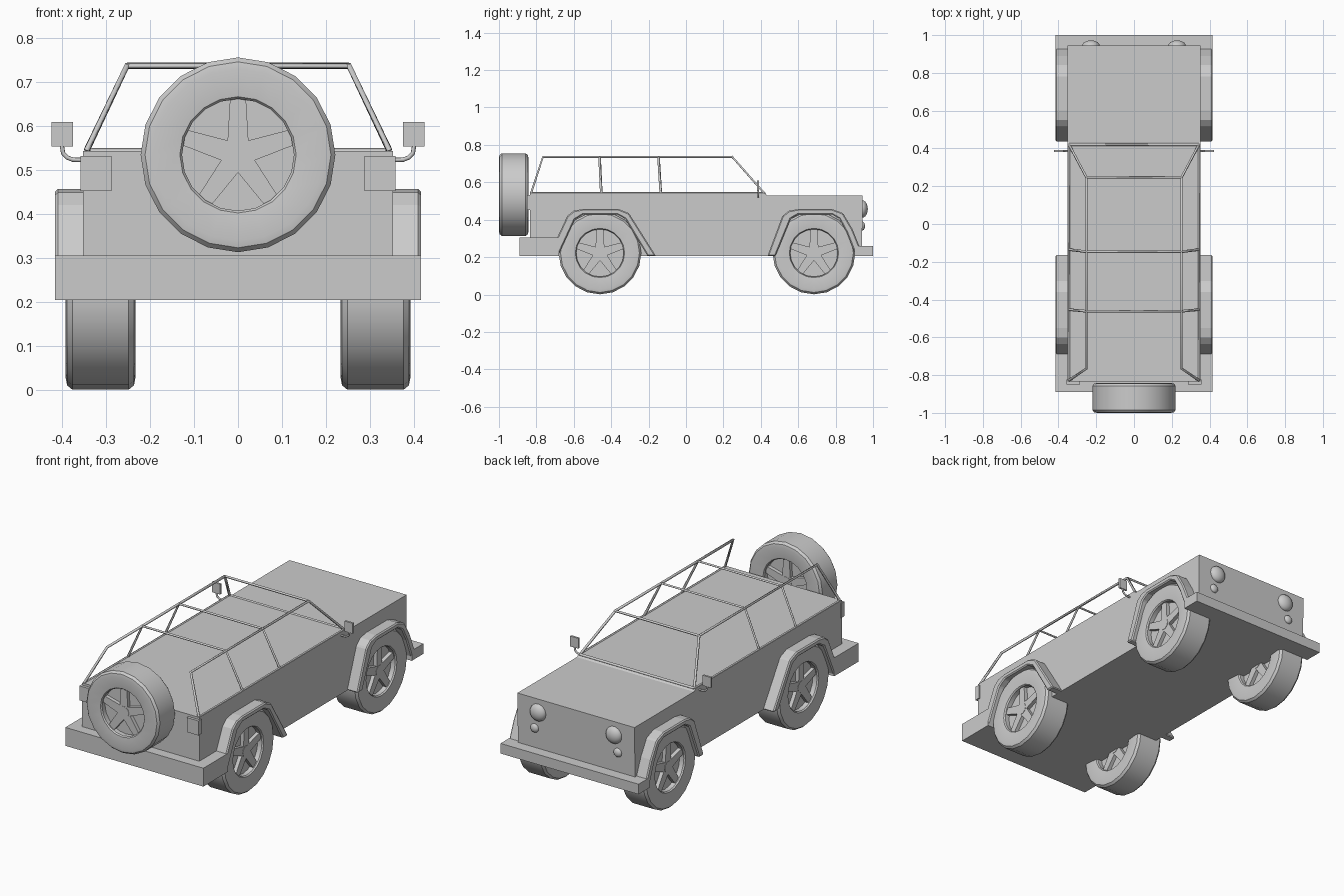
import bpy, bmesh, math
from mathutils import Matrix, Vector

if "Cube" in bpy.data.objects:
    bpy.data.objects.remove(bpy.data.objects["Cube"])


def finish(name, bm, smooth=False):
    bmesh.ops.recalc_face_normals(bm, faces=bm.faces)
    me = bpy.data.meshes.new(name)
    bm.to_mesh(me)
    bm.free()
    ob = bpy.data.objects.new(name, me)
    bpy.context.collection.objects.link(ob)
    if smooth:
        select(ob)
        bpy.ops.object.shade_smooth_by_angle(angle=math.radians(35))
    return ob


def select(ob):
    bpy.ops.object.select_all(action='DESELECT')
    ob.select_set(True)
    bpy.context.view_layer.objects.active = ob


def add_box(bm, lo, hi, mat=Matrix()):
    lo, hi = Vector(lo), Vector(hi)
    size = hi - lo
    m = mat @ Matrix.Translation((lo + hi) / 2) @ Matrix.Diagonal((*size, 1))
    return bmesh.ops.create_cube(bm, size=1, matrix=m)['verts']


def box(name, lo, hi):
    bm = bmesh.new()
    add_box(bm, lo, hi)
    return finish(name, bm)


def prism(name, pts, x0, x1):
    """Extrude a (y, z) profile along x."""
    bm = bmesh.new()
    face = bm.faces.new([bm.verts.new((x0, y, z)) for y, z in pts])
    ext = bmesh.ops.extrude_face_region(bm, geom=[face])['geom']
    bmesh.ops.translate(bm, vec=(x1 - x0, 0, 0),
                        verts=[v for v in ext if isinstance(v, bmesh.types.BMVert)])
    return finish(name, bm)


def tube(name, pts, r, res=0):
    cu = bpy.data.curves.new(name, 'CURVE')
    cu.dimensions = '3D'
    cu.bevel_depth, cu.bevel_resolution, cu.use_fill_caps = r, res, True
    sp = cu.splines.new('POLY')
    sp.points.add(len(pts) - 1)
    for p, co in zip(sp.points, pts):
        p.co = (*co, 1)
    ob = bpy.data.objects.new(name, cu)
    bpy.context.collection.objects.link(ob)
    select(ob)
    bpy.ops.object.convert(target='MESH')


def wheel(name, loc, turn=0):
    bm = bmesh.new()
    # tyre cross-section (x, radius) spun about the axle
    half = [(.065, .127), (.072, .132), (.079, .195), (.076, .211), (.064, .221)]
    prof = half + [(-x, r) for x, r in reversed(half)]
    vs = [bm.verts.new((x, 0, r)) for x, r in prof]
    edges = [bm.edges.new((vs[i], vs[(i + 1) % len(vs)])) for i in range(len(vs))]
    bmesh.ops.spin(bm, geom=vs + edges, cent=(0, 0, 0), axis=(1, 0, 0),
                   angle=math.tau, steps=20, use_duplicate=False)
    bmesh.ops.remove_doubles(bm, verts=bm.verts, dist=1e-4)
    # rim plate, hub and five tapered spokes
    side = Matrix.Rotation(math.pi / 2, 4, 'Y')
    for r, depth, n in ((.128, .08, 20), (.032, .124, 10)):
        bmesh.ops.create_cone(bm, cap_ends=True, segments=n, radius1=r, radius2=r,
                              depth=depth, matrix=side)
    for i in range(5):
        new = add_box(bm, (-.06, -.025, .01), (.06, .025, .129))
        for v in new:
            if v.co.z > .1:
                v.co.y *= .72
        bmesh.ops.rotate(bm, verts=new, matrix=Matrix.Rotation(math.tau * i / 5, 3, 'X'))
    bmesh.ops.transform(bm, verts=bm.verts,
                        matrix=Matrix.Translation(loc) @ Matrix.Rotation(turn, 4, 'Z'))
    finish(name, bm, True)


def lamp(name, loc, r, bulge):
    bm = bmesh.new()
    m = Matrix.Translation(loc) @ Matrix.Diagonal((r, bulge, r, 1)) @ Matrix.Rotation(math.pi / 2, 4, 'X')
    bmesh.ops.create_uvsphere(bm, u_segments=20, v_segments=10, radius=1, matrix=m)
    finish(name, bm, True)


# body tub with hood, and bumpers
prism("body", [(-.835, .205), (.94, .205), (.945, .53), (.435, .53), (.415, .543),
               (-.835, .543)], -.352, .352)
box("rear_bumper", (-.415, -.89, .205), (.415, -.68, .305))
box("front_bumper", (-.415, .90, .205), (.415, 1.0, .26))

# wheel arch flares: outer line then inner line
rear_arch = [(-.70, .28), (-.635, .42), (-.60, .448), (-.55, .457), (-.36, .457), (-.305, .435), (-.16, .205),
             (-.205, .205), (-.325, .405), (-.37, .428), (-.55, .428), (-.595, .40), (-.685, .205)]
front_arch = [(.435, .205), (.515, .42), (.55, .448), (.60, .457), (.78, .457), (.84, .435), (.89, .35), (.945, .215),
              (.905, .215), (.86, .33), (.82, .405), (.78, .428), (.60, .428), (.56, .405), (.478, .205)]

for s, tag in ((-1, "left"), (1, "right")):
    for part, pts in (("rear", rear_arch), ("front", front_arch)):
        arch = prism(f"{part}_flare_{tag}", pts, s * .34, s * .415)
        bev = arch.modifiers.new("edge", 'BEVEL')
        bev.width, bev.segments = .006, 1
    wheel(f"rear_wheel_{tag}", (s * .312, -.46, .222))
    wheel(f"front_wheel_{tag}", (s * .312, .684, .222))

    # lamps
    lamp(f"headlight_{tag}", (s * .228, .942, .457), .047, .03)
    lamp(f"small_lamp_{tag}", (s * .25, .942, .366), .024, .015)
    box(f"tail_light_{tag}", (s * .287, -.85, .452), (s * .358, -.822, .531))

    # side mirror
    box(f"mirror_{tag}", (s * .374, .380, .553), (s * .423, .391, .609))
    arm = [(.345, .522), (.375, .523), (.388, .528), (.397, .538), (.40, .556)]
    tube(f"mirror_arm_{tag}", [(s * x, .386, z) for x, z in arm], .005, 2)

    # roof frame side rail and belt bar
    b, t = s * .344, s * .252
    tube(f"side_rail_{tag}", [(b, -.828, .543), (t, -.765, .736), (t, .247, .736), (b, .42, .54)], .007)
    tube(f"belt_bar_{tag}", [(b, -.828, .541), (b, .42, .541)], .007)

# roll hoops, windshield top and base bars
for i, (yb, yt) in enumerate(((-.453, -.462), (-.135, -.147))):
    tube(f"roof_hoop_{i}", [(-.344, yb, .543), (-.252, yt, .736), (.252, yt, .736), (.344, yb, .543)], .007)
tube("windshield_top", [(-.252, .247, .736), (.252, .247, .736)], .007)
tube("windshield_base", [(-.344, .42, .541), (.344, .42, .541)], .008)

# spare wheel on the tail
wheel("spare_wheel", (0, -.921, .534), math.pi / 2)
